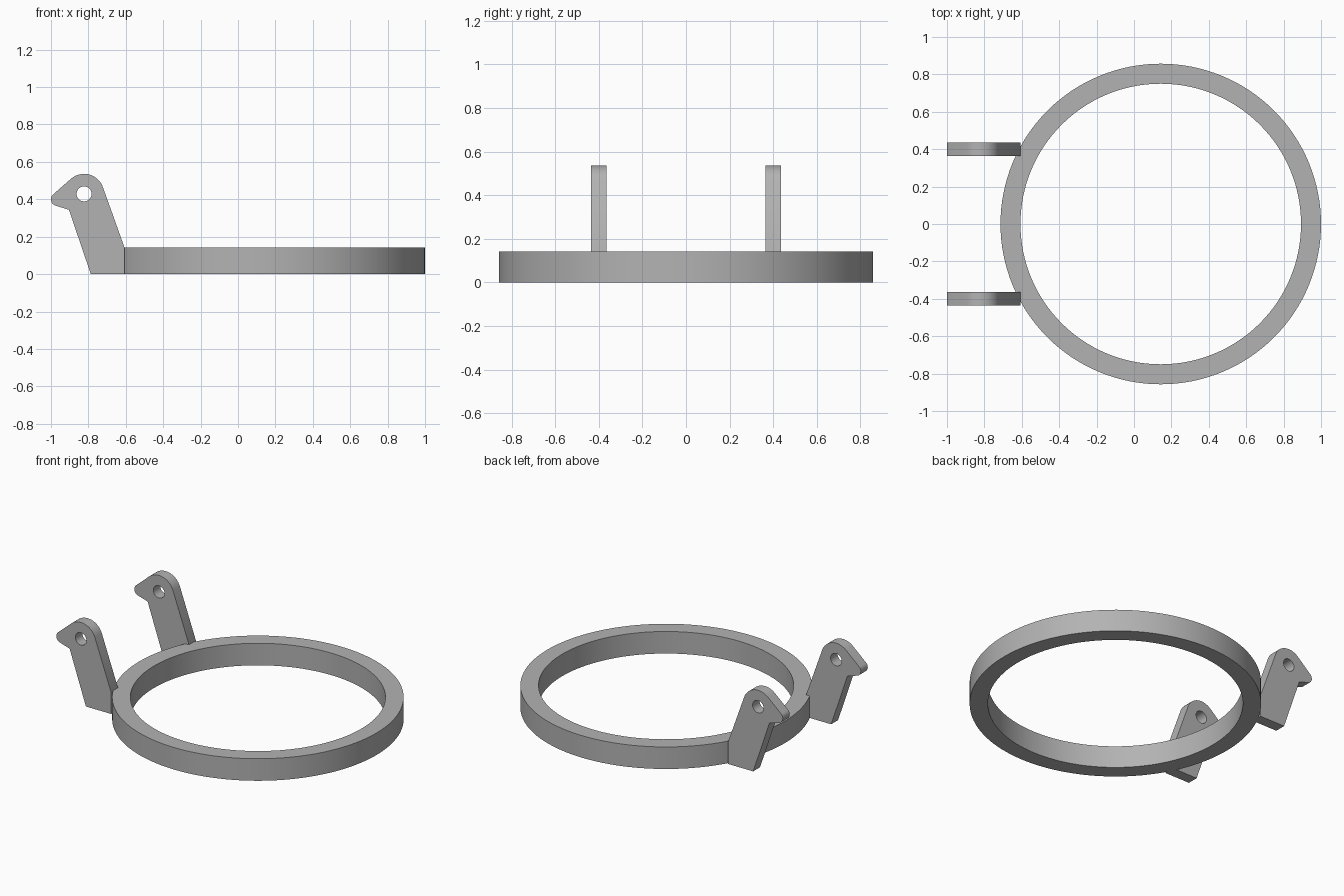
import bpy, bmesh
from math import sin, cos, radians, tau
from mathutils import Vector, Matrix

cube = bpy.data.objects.get("Cube")
if cube:
    bpy.data.objects.remove(cube)

GREY = (0.45, 0.45, 0.45, 1)
grey = bpy.data.materials.new("plain grey")
grey.use_nodes = True
grey.diffuse_color = GREY
grey.node_tree.nodes["Principled BSDF"].inputs["Base Color"].default_value = GREY

RING_X, OUTER, INNER, HEIGHT = 0.143, 0.857, 0.75, 0.143
ARM_Y, ARM_WIDTH = 0.4, 0.071


def arc(cx, cz, radius, start, end, steps):
    """Points on an arc in the x-z plane, angles in degrees."""
    angles = [radians(start + (end - start) * i / steps) for i in range(steps + 1)]
    return [(cx + radius * cos(a), cz + radius * sin(a)) for a in angles]


def circle(cx, cz, radius, steps):
    return arc(cx, cz, radius, 0, 360, steps)[:-1]


def extrude_loops(name, loops, depth, matrix):
    """Fill an outline with its holes, extrude it and place it."""
    bm = bmesh.new()
    for loop in loops:
        verts = [bm.verts.new((u, v, 0)) for u, v in loop]
        for a, b in zip(verts, verts[1:] + verts[:1]):
            bm.edges.new((a, b))
    bmesh.ops.triangle_fill(bm, edges=bm.edges[:], use_beauty=True)
    top = bmesh.ops.extrude_face_region(bm, geom=bm.faces[:], use_keep_orig=True)
    moved = [g for g in top["geom"] if isinstance(g, bmesh.types.BMVert)]
    bmesh.ops.translate(bm, verts=moved, vec=(0, 0, depth))
    bmesh.ops.transform(bm, matrix=matrix, verts=bm.verts[:])
    bmesh.ops.recalc_face_normals(bm, faces=bm.faces[:])
    mesh = bpy.data.meshes.new(name)
    bm.to_mesh(mesh)
    bm.free()
    mesh.materials.append(grey)
    obj = bpy.data.objects.new(name, mesh)
    bpy.context.collection.objects.link(obj)
    bpy.ops.object.select_all(action="DESELECT")
    obj.select_set(True)
    bpy.context.view_layer.objects.active = obj
    bpy.ops.object.shade_smooth_by_angle(angle=radians(30))
    return obj


# Flat ring
extrude_loops("ring", [circle(RING_X, 0, OUTER, 128), circle(RING_X, 0, INNER, 128)],
              HEIGHT, Matrix())

# Hinge arm outline: slanted leg, rounded head, short rounded beak
outline = [(-0.787, 0), (-0.607, 0), (-0.607, HEIGHT)]
outline += arc(-0.823, 0.429, 0.107, 19.5, 130, 16)
outline += arc(-0.964, 0.4, 0.036, 130, 254, 10)
outline += [(-0.904, 0.344)]
pin_hole = circle(-0.823, 0.429, 0.04, 32)

# Pair of hinge arms
for name, y in (("front_hinge_arm", -ARM_Y), ("back_hinge_arm", ARM_Y)):
    place = Matrix.Translation(Vector((0, y + ARM_WIDTH / 2, 0))) @ Matrix.Rotation(tau / 4, 4, "X")
    extrude_loops(name, [outline, pin_hole], ARM_WIDTH, place)
